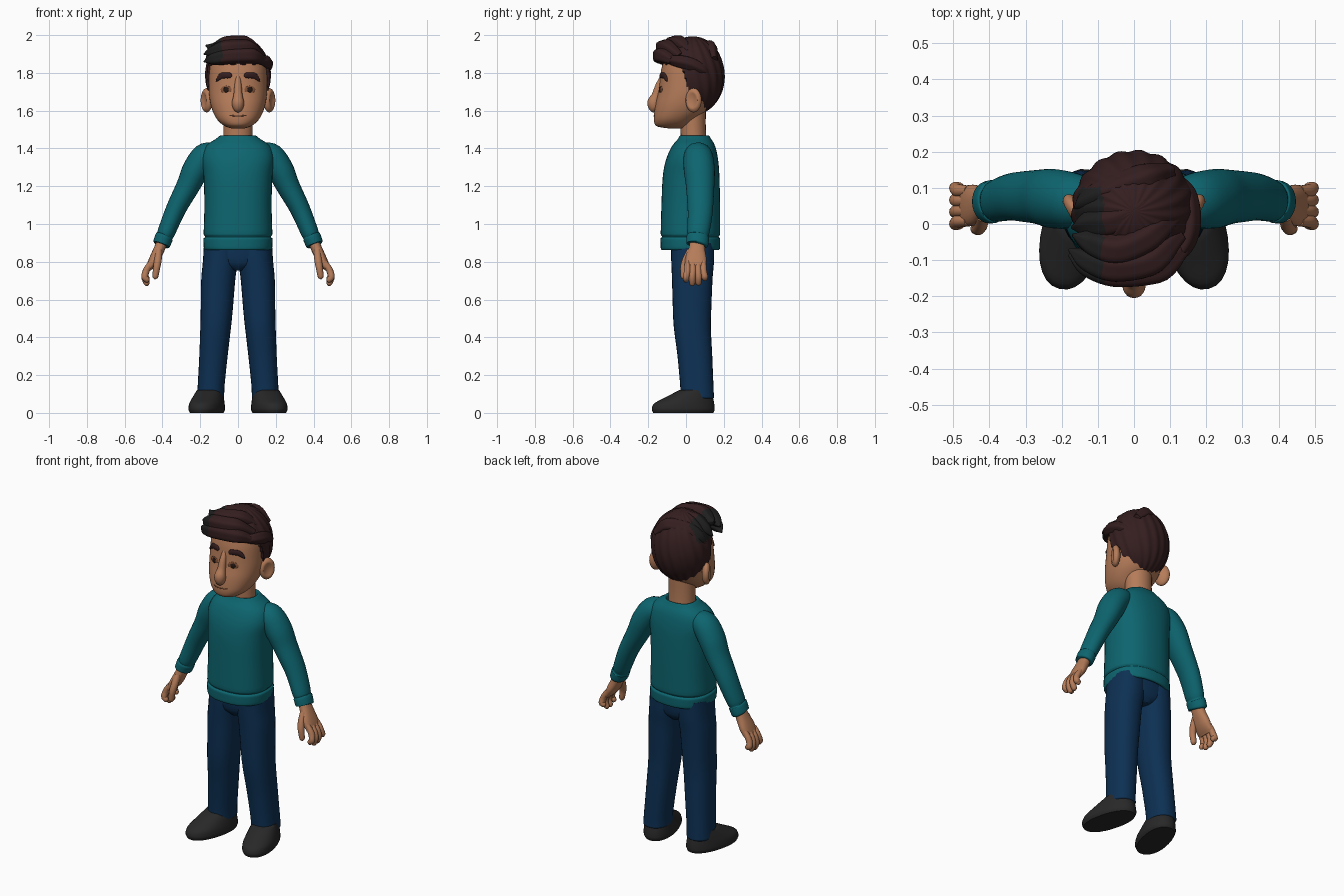
import bpy, bmesh, math
from mathutils import Vector, Matrix

if "Cube" in bpy.data.objects:
    bpy.data.objects.remove(bpy.data.objects["Cube"])

def material(name, r, g, b):
    m = bpy.data.materials.new(name)
    m.diffuse_color = (r, g, b, 1)
    m.use_nodes = True
    m.node_tree.nodes["Principled BSDF"].inputs["Base Color"].default_value = m.diffuse_color
    return m

SKIN = material("skin", .46, .20, .10)
SKIN_DARK = material("skin crease", .24, .09, .042)
HAIR = material("hair brown", .035, .013, .014)
HAIR_DARK = material("hair black", .014, .014, .014)
TEAL = material("sweater teal", .004, .13, .16)
NAVY = material("trouser navy", .004, .03, .088)
SHOE = material("shoe black", .021, .021, .021)
EYE = material("eye dark", .02, .01, .007)

def finish(name, bm, mat, mirror=False, angle=50):
    bmesh.ops.recalc_face_normals(bm, faces=bm.faces)
    me = bpy.data.meshes.new(name)
    bm.to_mesh(me)
    bm.free()
    for p in me.polygons:
        p.use_smooth = True
    me.set_sharp_from_angle(angle=math.radians(angle))
    me.materials.append(mat)
    ob = bpy.data.objects.new(name, me)
    bpy.context.collection.objects.link(ob)
    if mirror:
        ob.modifiers.new("mirror", 'MIRROR').use_axis = (True, False, False)
    return ob

def spline(rows, steps):
    """Monotone smooth interpolation of every column in rows."""
    def slope(i, k):
        d0 = rows[i][k] - rows[i - 1][k] if i else None
        d1 = rows[i + 1][k] - rows[i][k] if i < len(rows) - 1 else None
        if d0 is None or d1 is None:
            return d1 if d0 is None else d0
        if d0 * d1 <= 0:
            return 0
        return math.copysign(min(abs(d0 + d1) / 2, 2 * abs(d0), 2 * abs(d1)), d0)
    out = []
    for i in range(len(rows) - 1):
        for s in range(steps):
            t = s / steps
            out.append([(2*t**3 - 3*t*t + 1) * a + (t**3 - 2*t*t + t) * slope(i, k)
                        + (3*t*t - 2*t**3) * b + (t**3 - t*t) * slope(i + 1, k)
                        for k, (a, b) in enumerate(zip(rows[i], rows[i + 1]))])
    return out + [list(rows[-1])]

def sweep(name, mat, rows, flat=False, ref=(0, 1, 0), sides=28, steps=4, power=2.0,
          ripple=0.0, mirror=False, angle=50):
    """Loft elliptical rings (x, y, z, ra, rb); flat keeps each ring level."""
    pts = spline(rows, steps)
    bm = bmesh.new()
    rings = []
    for i, (x, y, z, ra, rb) in enumerate(pts):
        a, b = pts[max(i - 1, 0)], pts[min(i + 1, len(pts) - 1)]
        t = Vector((0, 0, 1)) if flat else (Vector(b[:3]) - Vector(a[:3])).normalized()
        v = Vector(ref)
        v = (v - t * v.dot(t)).normalized()
        u = t.cross(v)
        ring = []
        for k in range(sides):
            q = 2 * math.pi * k / sides
            c, s = math.cos(q), math.sin(q)
            w = 1 + ripple * math.cos(5 * q)
            c = math.copysign(abs(c) ** (2 / power), c) * w
            s = math.copysign(abs(s) ** (2 / power), s) * w
            ring.append(bm.verts.new(Vector((x, y, z)) + u * c * ra + v * s * rb))
        rings.append(ring)
    for r0, r1 in zip(rings, rings[1:]):
        for k in range(sides):
            j = (k + 1) % sides
            bm.faces.new((r0[k], r0[j], r1[j], r1[k]))
    bm.faces.new(rings[0])
    bm.faces.new(rings[-1])
    return finish(name, bm, mat, mirror, angle)

def blob(name, mat, matrix, mirror=True):
    bm = bmesh.new()
    bmesh.ops.create_uvsphere(bm, u_segments=24, v_segments=16, radius=1, matrix=matrix)
    return finish(name, bm, mat, mirror)

# Shoes: level outlines, turned outward
shoe = sweep("shoe", SHOE, [
    (0, -.015, 0, .080, .163), (0, -.015, .02, .088, .17), (0, -.012, .045, .086, .165),
    (0, .015, .08, .078, .13), (0, .05, .12, .066, .085)], flat=True, power=2.2, mirror=True)
shoe.data.transform(Matrix.Translation((.162, 0, 0)) @ Matrix.Rotation(math.radians(14), 4, 'Z'))

# Trousers
sweep("trouser_leg", NAVY, [
    (.145, .062, .075, .066, .08), (.145, .06, .085, .072, .088), (.143, .058, .13, .071, .088),
    (.13, .047, .3, .075, .092), (.115, .032, .5, .083, .1), (.105, .033, .7, .09, .107),
    (.094, .035, .8, .092, .113), (.09, .035, .9, .09, .115)],
    flat=True, power=2.3, mirror=True)
sweep("trouser_hips", NAVY, [
    (0, .035, .755, .03, .08), (0, .035, .8, .15, .107), (0, .035, .9, .18, .115)],
    flat=True, power=2.3)

# Sweater body with hem band and collar
sweep("sweater_body", TEAL, [
    (0, .023, .88, .15, .12), (0, .023, .862, .17, .147), (0, .023, .875, .181, .157),
    (0, .023, .92, .183, .158), (0, .023, .932, .174, .150), (0, .023, .948, .182, .157),
    (0, .025, 1.1, .178, .155), (0, .027, 1.25, .182, .150), (0, .032, 1.34, .192, .138),
    (0, .04, 1.41, .172, .115), (0, .045, 1.45, .118, .088), (0, .045, 1.468, .092, .076),
    (0, .045, 1.46, .082, .07), (0, .045, 1.43, .078, .066)], flat=True, sides=40, power=2.35)
sweep("sweater_sleeve", TEAL, [
    (.11, .06, 1.385, .05, .06), (.175, .065, 1.355, .072, .078), (.222, .07, 1.29, .071, .082),
    (.265, .075, 1.2, .062, .075), (.328, .076, 1.08, .053, .067), (.382, .064, .95, .046, .058),
    (.387, .063, .938, .043, .055), (.391, .062, .93, .048, .06), (.405, .06, .893, .046, .058),
    (.407, .059, .888, .036, .046)], mirror=True)

# Hands
sweep("palm", SKIN, [
    (.395, .06, .92, .028, .036), (.418, .057, .865, .029, .044), (.445, .052, .81, .027, .057),
    (.465, .05, .775, .02, .057), (.472, .05, .755, .01, .045)], power=2.3, mirror=True)
for i, (name, tip) in enumerate([("index", .692), ("middle", .675), ("ring", .677), ("little", .70)]):
    y = .05 + (i - 1.5) * .028
    w = .05 + (i - 1.5) * .033
    sweep(name + "_finger", SKIN, [
        (.458, y, .80, .014, .014), (.485, y, .755, .018, .018), (.494, w, .72, .0175, .0175),
        (.484, w, tip + .014, .016, .016), (.478, w, tip + .004, .011, .011),
        (.475, w, tip, .003, .003)], sides=14, mirror=True)
sweep("thumb", SKIN, [
    (.42, .025, .86, .018, .02), (.424, .0, .81, .02, .02), (.432, -.013, .76, .018, .018),
    (.438, -.013, .72, .015, .015), (.44, -.011, .708, .004, .004)], sides=14, mirror=True)

# Neck and head
sweep("neck", SKIN, [
    (0, .042, 1.4, .078, .068), (0, .038, 1.5, .077, .067), (0, .035, 1.62, .08, .07)], flat=True)
head = sweep("head", SKIN, [
    (0, -.045, 1.505, .03, .04), (0, -.068, 1.518, .07, .088), (0, -.058, 1.55, .108, .112),
    (0, -.03, 1.6, .135, .137), (0, -.008, 1.66, .15, .148), (0, .003, 1.72, .154, .146),
    (0, .012, 1.8, .153, .146), (0, .02, 1.86, .147, .142), (0, .02, 1.92, .11, .11),
    (0, .02, 1.95, .03, .03)], flat=True, sides=48, power=2.2)
bpy.context.view_layer.update()

def on_face(x, z):
    hit, loc, normal, _ = head.ray_cast(Vector((x, -1, z)), Vector((0, 1, 0)))
    return loc, normal

sweep("nose", SKIN, [
    (0, -.122, 1.785, .012, .012), (0, -.143, 1.73, .019, .02), (0, -.158, 1.68, .024, .024),
    (0, -.171, 1.642, .032, .034), (0, -.165, 1.612, .026, .028), (0, -.155, 1.6, .008, .01)],
    sides=20)

# Ears: tilted ellipsoids with a hollow in the outer side
bm = bmesh.new()
bmesh.ops.create_uvsphere(bm, u_segments=32, v_segments=24, radius=1)
for v in bm.verts:
    rim = math.hypot(v.co.y, v.co.z)
    if v.co.x > 0 and rim < .7:
        v.co.x -= .6 * (1 - (rim / .7) ** 2)
bm.transform(Matrix.Translation((.166, .04, 1.655)) @ Matrix.Rotation(math.radians(-28), 4, 'Z')
             @ Matrix.Diagonal((.026, .046, .064, 1)))
finish("ear", bm, SKIN, mirror=True)

# Eyes, brows and mouth laid onto the face
for name, mat, x, z, sx, sz, lift in [("eye_lid", SKIN_DARK, .063, 1.712, .03, .02, 0),
                                      ("eye_pupil", EYE, .062, 1.711, .014, .015, .003)]:
    loc, n = on_face(x, z)
    rot = Matrix.Rotation(math.atan2(n.x, -n.y), 4, 'Z')
    blob(name, mat, Matrix.Translation(loc + n * lift) @ rot @ Matrix.Diagonal((sx, .004, sz, 1)))
brow = [(*on_face(x, z)[0], .008, r) for x, z, r in
        [(.036, 1.778, .008), (.05, 1.787, .016), (.08, 1.787, .016), (.103, 1.77, .011), (.113, 1.755, .003)]]
sweep("eyebrow", HAIR, brow, ref=(0, 0, 1), sides=14, mirror=True)
mouth = [(*on_face(x, 1.572 + 1.5 * x * x)[0], .002, .003) for x in (-.045, -.022, 0, .022, .045)]
sweep("mouth", SKIN_DARK, mouth, ref=(0, 0, 1), sides=8)

def darken(ob):
    """Black tint on the upper left of the hair."""
    ob.data.materials.append(HAIR_DARK)
    for p in ob.data.polygons:
        c = p.center
        p.material_index = int(c.x < -.085 and c.z > 1.85 and c.y < .1)

# Hair cap: ridged ellipsoid tucked inside the head below the hairline
def hairline(y):
    if y > .06:
        return 0
    return 1.84 - .14 * min(max((y + .03) / .04, 0), 1)

bm = bmesh.new()
bmesh.ops.create_uvsphere(bm, u_segments=96, v_segments=56, radius=1)
centre = Vector((0, .035, 1.785))
for v in bm.verts:
    d = v.co.copy()
    wave = 1 + .018 * math.sin(18 * math.atan2(d.y, d.x) + 5 * d.z) * math.hypot(d.x, d.y)
    p = centre + Vector((d.x * .172, d.y * .168, d.z * .208)) * wave
    if p.z < hairline(p.y):
        p = centre + (p - centre) * .8
    v.co = p
darken(finish("hair_cap", bm, HAIR))

# Hair locks swept from the back right to the front left
locks = [
    [(.135, -.07, 1.865), (.06, -.125, 1.893), (-.04, -.135, 1.89), (-.125, -.115, 1.875), (-.18, -.085, 1.86)],
    [(.125, -.03, 1.885), (.04, -.105, 1.935), (-.05, -.12, 1.932), (-.125, -.1, 1.915), (-.18, -.07, 1.9)],
    [(.11, .02, 1.91), (.03, -.04, 1.955), (-.05, -.07, 1.953), (-.12, -.05, 1.93), (-.17, -.03, 1.945)],
    [(.09, .1, 1.91), (.01, .04, 1.95), (-.06, .01, 1.942), (-.125, 0, 1.905), (-.172, -.01, 1.865)],
    [(.1, .145, 1.87), (.02, .12, 1.93), (-.06, .09, 1.92), (-.125, .06, 1.88), (-.165, .04, 1.83)],
    [(.09, -.11, 1.87), (.135, -.06, 1.865), (.15, .01, 1.85), (.145, .08, 1.82), (.13, .13, 1.78)]]
for i, path in enumerate(locks):
    radii = (.022, .042, .042, .034, .004) if i < 5 else (.012, .028, .034, .028, .006)
    rows = [(*p, r, r) for p, r in zip(path, radii)]
    darken(sweep(f"hair_lock_{i + 1}", HAIR, rows, ref=(0, 0, 1), sides=30, steps=6, ripple=.06))
